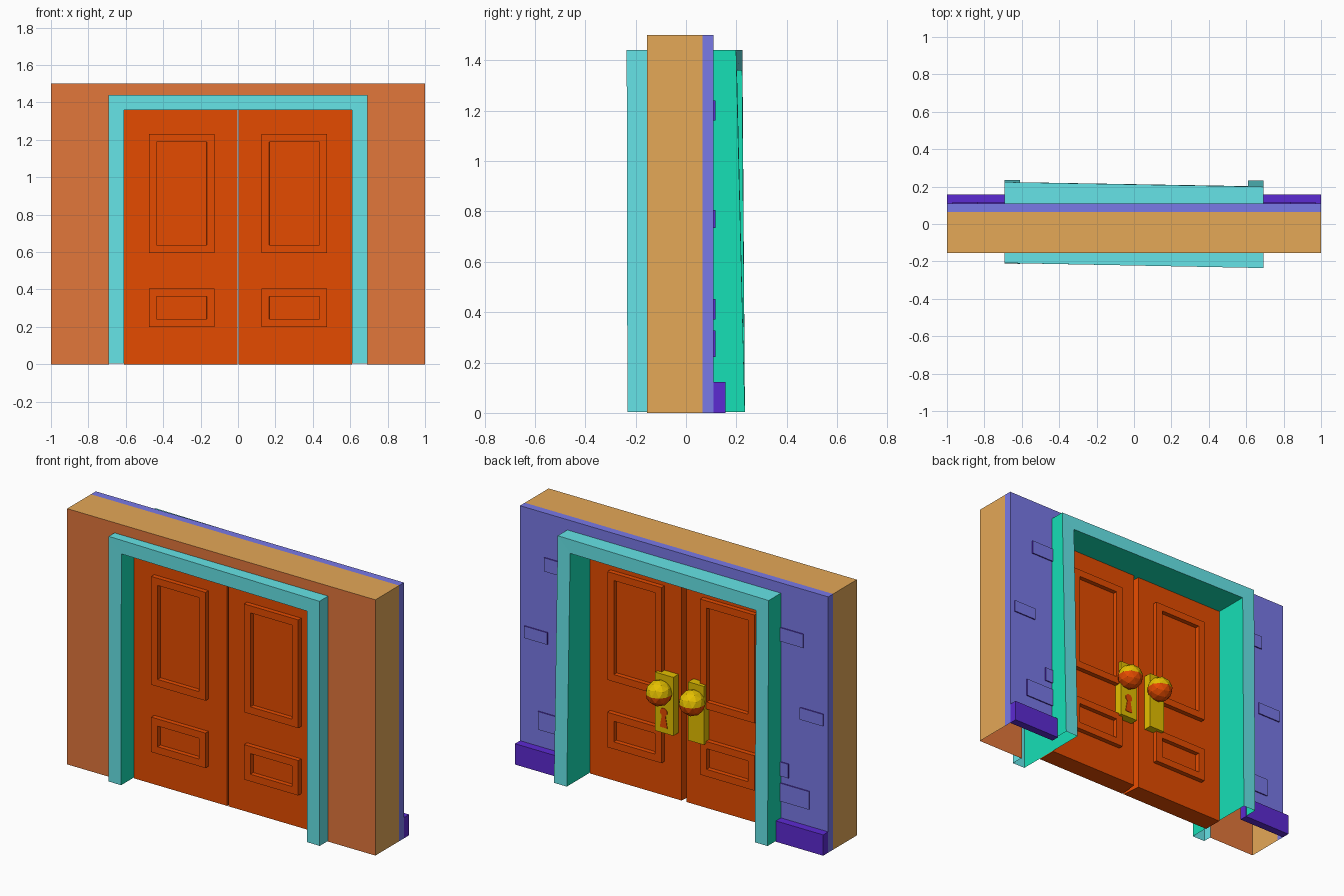
import bpy, bmesh, math
from mathutils import Matrix

if "Cube" in bpy.data.objects:
    bpy.data.objects.remove(bpy.data.objects["Cube"])


def material(name, r, g, b):
    m = bpy.data.materials.new(name)
    m.diffuse_color = (r, g, b, 1)
    m.use_nodes = True
    m.node_tree.nodes["Principled BSDF"].inputs["Base Color"].default_value = m.diffuse_color
    return m


def seen(r, g, b):
    """Flat linear colour from a colour as displayed (0-255)."""
    lin = [((c / 255 + 0.055) / 1.055) ** 2.4 for c in (r, g, b)]
    return [max(0, (c - 0.01) / 0.73) for c in lin]


ORANGE = material("door_orange", *seen(200, 70, 14))
TERRACOTTA = material("terracotta", *seen(198, 106, 58))
TAN = material("tan", *seen(200, 148, 80))
BLUE = material("wall_blue", *seen(108, 108, 202))
PURPLE = material("purple", *seen(84, 46, 184))
CYAN = material("cyan", *seen(92, 200, 203))
GREEN = material("sea_green", *seen(34, 196, 160))
YELLOW = material("brass_yellow", *seen(200, 168, 14))


def finish(name, bm, mats, rule=None):
    bm.normal_update()
    if rule:
        for f in bm.faces:
            f.material_index = rule(f)
    me = bpy.data.meshes.new(name)
    bm.to_mesh(me)
    bm.free()
    for m in mats:
        me.materials.append(m)
    ob = bpy.data.objects.new(name, me)
    bpy.context.collection.objects.link(ob)
    return ob


def add_box(bm, x0, x1, y0, y1, z0, z1):
    mat = Matrix.Translation(((x0 + x1) / 2, (y0 + y1) / 2, (z0 + z1) / 2)) \
        @ Matrix.Diagonal((x1 - x0, y1 - y0, z1 - z0, 1))
    vs = bmesh.ops.create_cube(bm, size=1, matrix=mat)["verts"]
    return list({f for v in vs for f in v.link_faces})


def portal(name, outer, inner, z0, sections, rims, lined, mats, rule):
    """Arch of square outline, lofted along y and open at the bottom."""
    bm = bmesh.new()

    def row(size, sec):
        w, h = size
        return [bm.verts.new((x, sec(x, z), z))
                for x, z in ((-w, z0), (-w, h), (w, h), (w, z0))]

    outs = [row(outer, s) for s in sections]
    ins = [row(inner, s) for s in sections]
    for i in range(3):
        for k in range(len(sections) - 1):
            if rims[k]:
                bm.faces.new((outs[k][i], outs[k + 1][i], outs[k + 1][i + 1], outs[k][i + 1]))
            if lined:
                bm.faces.new((ins[k][i], ins[k][i + 1], ins[k + 1][i + 1], ins[k + 1][i]))
        bm.faces.new((outs[0][i], outs[0][i + 1], ins[0][i + 1], ins[0][i]))
        bm.faces.new((outs[-1][i], ins[-1][i], ins[-1][i + 1], outs[-1][i + 1]))
    return finish(name, bm, mats, rule)


def flat(y):
    return lambda x, z: y


# Wall: terracotta front, tan edges, blue back layer
def wall_rule(f):
    y = f.calc_center_median().y
    return 0 if y < -0.15 else 1 if y < 0.06 else 2


portal("wall", (1, 1.5), (0.69, 1.438), 0,
       [flat(-0.155), flat(0.065), flat(0.11)], (True, True), False,
       [TERRACOTTA, TAN, BLUE], wall_rule)


# Door frame: slightly crooked front and back faces, green lining
def frame_front(x, z):
    return -0.222 - 0.0105 * x / 0.69 - 0.003 * z / 1.44 * x / 0.69


def frame_back(x, z):
    top = 0.2115 - 0.0125 * x / 0.69
    return 0.234 + (top - 0.234) * z / 1.44


def frame_rule(f):
    c = f.calc_center_median()
    if abs(f.normal.y) > 0.7:
        return 0
    lining = abs(c.x) < 0.65 and c.z < 1.4
    back_side = c.y > 0.1 and abs(c.x) > 0.65
    return 1 if lining or back_side else 0


portal("door_frame", (0.693, 1.44), (0.61, 1.36), 0.004,
       [frame_front, flat(-0.155), flat(0.11), frame_back], (True, False, True), True,
       [CYAN, GREEN], frame_rule)

# Parts repeated on both sides
FRONT, BACK = -0.095, 0.02
for side, label, plate in ((-1, "left", (0.062, 0.163)), (1, "right", (0.035, 0.152))):
    def box(bm, xa, xb, *rest):
        x0, x1 = sorted((xa * side, xb * side))
        return add_box(bm, x0, x1, *rest)

    # Door leaf, its meeting edge bevelled towards the back
    bm = bmesh.new()
    box(bm, 0.004, 0.609, FRONT, BACK, 0, 1.36)
    for v in bm.verts:
        if abs(v.co.x) < 0.1 and v.co.y > 0:
            v.co.x = 0.016 * side
    # Raised mouldings around sunken panels
    for z0, z1 in ((0.595, 1.23), (0.2, 0.405)):
        faces = box(bm, 0.125, 0.477, FRONT - 0.028, BACK + 0.028, z0, z1)
        bm.normal_update()
        for f in [f for f in faces if abs(f.normal.y) > 0.9]:
            d = math.copysign(0.026, f.normal.y)
            for t in (0.042, 0.0005):
                bmesh.ops.inset_individual(bm, faces=[f], thickness=t, use_even_offset=True)
            bmesh.ops.translate(bm, verts=f.verts, vec=(0, -d, 0))
    finish(label + "_door", bm, [ORANGE])

    # Lock plate
    bm = bmesh.new()
    box(bm, *plate, BACK - 0.005, 0.068, 0.392, 0.735)
    finish(label + "_lock_plate", bm, [YELLOW])

    # Knob, two-toned at its equator
    bm = bmesh.new()
    bmesh.ops.create_icosphere(bm, subdivisions=2, radius=0.073,
                               matrix=Matrix.Translation((0.108 * side, 0.097, 0.635)))
    finish(label + "_knob", bm, [YELLOW, ORANGE],
           lambda f: 0 if f.calc_center_median().z > 0.635 else 1)

    # Skirting board
    bm = bmesh.new()
    box(bm, 0.69, 1, 0.11, 0.157, 0, 0.122)
    finish(label + "_skirting", bm, [PURPLE])

    # Raised bricks on the back of the wall
    bm = bmesh.new()
    for x0, x1, z0, z1 in ((0.69, 0.84, 1.16, 1.24), (0.82, 0.97, 0.735, 0.805),
                           (0.69, 0.745, 0.37, 0.452), (0.69, 0.88, 0.222, 0.328)):
        box(bm, x0, x1, 0.109, 0.117, z0, z1)
    finish(label + "_bricks", bm, [BLUE, PURPLE], lambda f: 0 if f.normal.y > 0.9 else 1)

# Keyhole on one plate: round top and flared foot
bm = bmesh.new()
outline = [(-0.024, 0.425), (0.024, 0.425)]
for i in range(9):
    a = math.radians(-60 + i * 37.5)
    outline.append((0.024 * math.cos(a), 0.515 + 0.024 * math.sin(a)))
hole = bm.faces.new([bm.verts.new((0.096 + x, 0.068, z)) for x, z in outline])
ext = bmesh.ops.extrude_face_region(bm, geom=[hole])["geom"]
bmesh.ops.translate(bm, verts=[v for v in ext if isinstance(v, bmesh.types.BMVert)],
                    vec=(0, 0.003, 0))
bmesh.ops.recalc_face_normals(bm, faces=bm.faces[:])
finish("keyhole", bm, [ORANGE])
